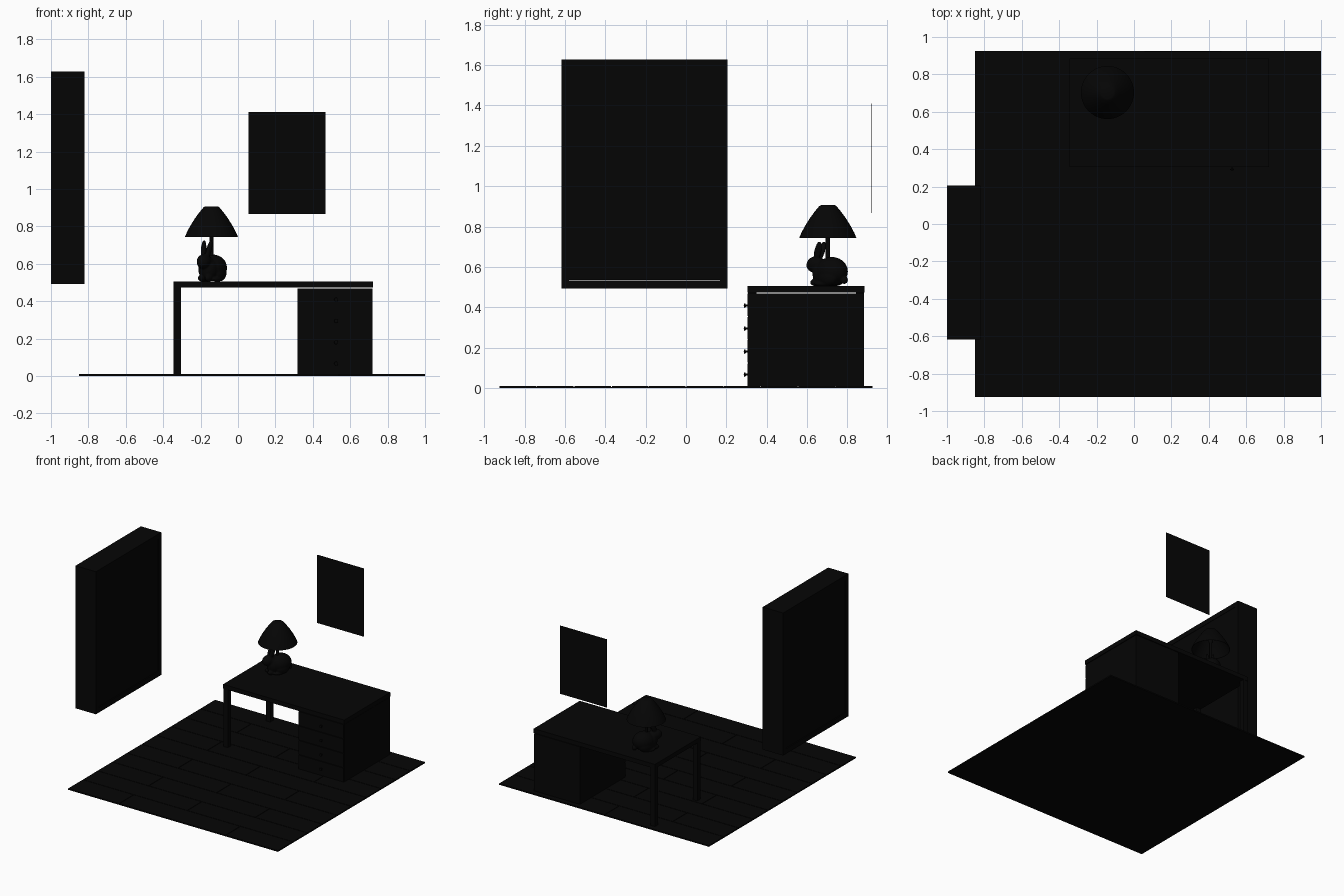
import bpy, bmesh, math
from mathutils import Vector, Matrix

if "Cube" in bpy.data.objects:
    bpy.data.objects.remove(bpy.data.objects["Cube"])

black = bpy.data.materials.new("near_black")
black.diffuse_color = (0.0016, 0.0016, 0.0016, 1)
black.use_nodes = True
black.node_tree.nodes["Principled BSDF"].inputs["Base Color"].default_value = black.diffuse_color


def finish(name, bm, smooth=False):
    bmesh.ops.recalc_face_normals(bm, faces=bm.faces)
    me = bpy.data.meshes.new(name)
    bm.to_mesh(me)
    bm.free()
    me.materials.append(black)
    for p in me.polygons:
        p.use_smooth = smooth
    ob = bpy.data.objects.new(name, me)
    bpy.context.collection.objects.link(ob)
    return ob


def add_box(bm, x0, x1, y0, y1, z0, z1):
    m = (Matrix.Translation(((x0 + x1) / 2, (y0 + y1) / 2, (z0 + z1) / 2))
         @ Matrix.Diagonal((x1 - x0, y1 - y0, z1 - z0, 1)))
    bmesh.ops.create_cube(bm, size=1, matrix=m)


def boxes(name, *dims):
    bm = bmesh.new()
    for d in dims:
        add_box(bm, *d)
    return finish(name, bm)


def lathe(name, profile, origin, axis_rot=Matrix(), steps=40):
    bm = bmesh.new()
    vs = [bm.verts.new((r, 0, z)) for r, z in profile]
    es = [bm.edges.new(p) for p in zip(vs, vs[1:])]
    bmesh.ops.spin(bm, geom=vs + es, axis=(0, 0, 1), cent=(0, 0, 0),
                   angle=math.tau, steps=steps)
    bmesh.ops.remove_doubles(bm, verts=bm.verts, dist=0.0001)
    bm.transform(Matrix.Translation(origin) @ axis_rot)
    return finish(name, bm, True)


# Floor: backing sheet and staggered planks
boxes("floor_base", (-0.85, 1.0, -0.925, 0.925, 0, 0.004))
planks, w, g = [], 0.185, 0.002
for row in range(10):
    y = -0.925 + row * w
    xs = [-0.85, -0.4, 0.54, 1.0] if row % 2 == 0 else [-0.85, 0.07, 1.0]
    for a, b in zip(xs, xs[1:]):
        planks.append((a + g * (a > -0.85), b - g * (b < 1), y + g * (row > 0),
                       y + w - g * (row < 9), 0.003, 0.01))
boxes("floor_planks", *planks)

# Window: deep frame with a pane on each side, small gap at the bottom
boxes("window_frame",
      (-1.0, -0.82, -0.618, -0.58, 0.492, 1.628),
      (-1.0, -0.82, 0.168, 0.205, 0.492, 1.628),
      (-1.0, -0.82, -0.58, 0.168, 0.492, 0.532),
      (-1.0, -0.82, -0.58, 0.168, 1.59, 1.628))
boxes("window_panes",
      (-0.996, -0.986, -0.58, 0.168, 0.536, 1.59),
      (-0.834, -0.824, -0.58, 0.168, 0.536, 1.59))

# Picture on the wall
boxes("wall_picture", (0.055, 0.467, 0.919, 0.922, 0.867, 1.41))

# Desk
boxes("desk_top", (-0.345, 0.723, 0.305, 0.885, 0.472, 0.506))
boxes("desk_legs", *[(-0.344, -0.305, y, y + 0.041, 0.006, 0.472) for y in (0.308, 0.842)])
boxes("drawer_cabinet", (0.317, 0.72, 0.313, 0.883, 0.006, 0.468))
boxes("drawer_fronts", *[(0.32, 0.717, 0.306, 0.315, 0.01 + i * 0.1155, 0.121 + i * 0.1155)
                         for i in range(4)])
for i in range(4):
    lathe("drawer_knob_%d" % (i + 1),
          [(0, 0), (0.005, 0), (0.005, 0.009), (0.011, 0.013), (0.010, 0.018), (0, 0.020)],
          (0.525, 0.306, 0.066 + i * 0.114), Matrix.Rotation(math.pi / 2, 4, 'X'), 16)

# Lamp shade and post
LX, LY = -0.142, 0.703
lathe("lamp_shade", [(0, 0.907), (0.034, 0.906), (0.042, 0.902), (0.062, 0.878), (0.088, 0.843),
                     (0.113, 0.803), (0.131, 0.769), (0.142, 0.743), (0.139, 0.743),
                     (0.128, 0.769), (0.110, 0.803), (0.085, 0.843), (0.059, 0.878),
                     (0.038, 0.900), (0, 0.902)], (LX, LY, 0), steps=48)
lathe("lamp_post", [(0, 0.60), (0.011, 0.60), (0.011, 0.80), (0.018, 0.81),
                    (0.018, 0.85), (0, 0.86)], (LX, LY, 0), steps=20)

# Rabbit lamp base: blended ellipsoids, local axes = forward, left, up
fwd = Vector((-0.52, -0.854, 0)).normalized()
left = Vector((0, 0, 1)).cross(fwd)
frame = Matrix((fwd, left, (0, 0, 1))).transposed().to_4x4()
frame = Matrix.Translation((-0.135, 0.718, 0.505)) @ frame
bm = bmesh.new()


def blob(centre, radii, pitch=0, roll=0):
    m = (frame @ Matrix.Translation(centre) @ Matrix.Rotation(roll, 4, 'X')
         @ Matrix.Rotation(pitch, 4, 'Y') @ Matrix.Diagonal((*radii, 1)))
    bmesh.ops.create_uvsphere(bm, u_segments=24, v_segments=16, radius=1, matrix=m)


blob((-0.005, 0, 0.073), (0.084, 0.070, 0.071))       # body
blob((0.045, 0, 0.066), (0.054, 0.054, 0.066))        # chest
blob((0.066, 0, 0.100), (0.036, 0.038, 0.038))        # neck
blob((0.090, 0, 0.107), (0.048, 0.036, 0.040), 0.25)  # head
blob((-0.078, 0, 0.03), (0.018, 0.02, 0.02))          # tail
for s in (-1, 1):
    blob((-0.005, s * 0.036, 0.045), (0.055, 0.034, 0.045))       # haunch
    blob((0.025, s * 0.042, 0.012), (0.045, 0.020, 0.013))        # hind foot
    blob((0.074, s * 0.022, 0.018), (0.032, 0.018, 0.019))        # front paw
    blob((0.066, s * 0.017, 0.170), (0.019, 0.013, 0.055), -0.3, -s * 0.1)  # ear
rabbit = finish("rabbit_base", bm, True)
mod = rabbit.modifiers.new("blend", 'REMESH')
mod.mode = 'VOXEL'
mod.voxel_size = 0.004
mod.use_smooth_shade = True
soft = rabbit.modifiers.new("soften", 'SMOOTH')
soft.factor = 0.5
soft.iterations = 8

# Keep hard edges on the turned parts
bpy.ops.object.select_all(action='DESELECT')
for ob in bpy.data.objects:
    if ob.name.startswith(("lamp", "drawer_knob")):
        ob.select_set(True)
        bpy.context.view_layer.objects.active = ob
bpy.ops.object.shade_smooth_by_angle(angle=math.radians(40))
